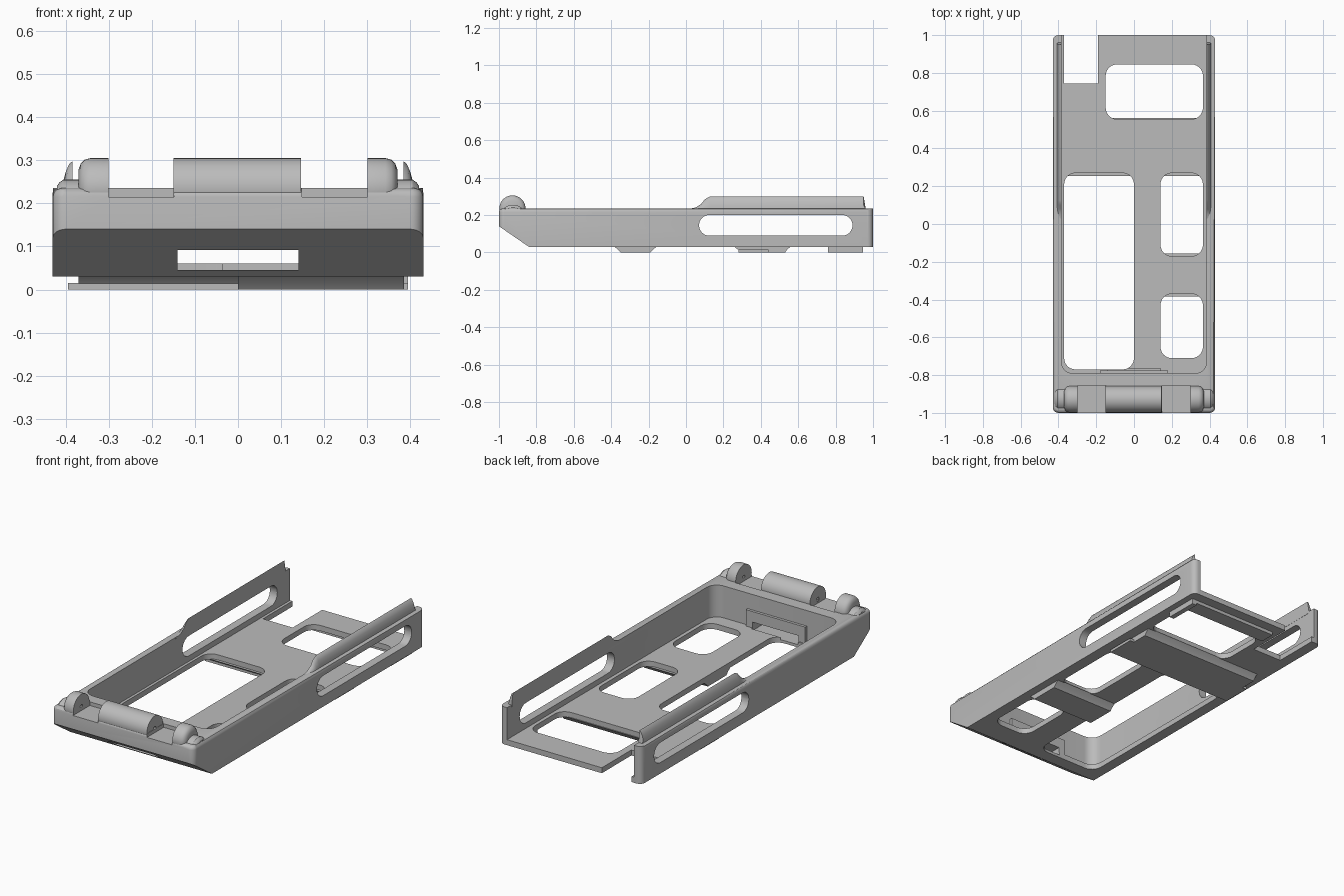
import bpy, bmesh
from math import sin, cos, pi, radians

cube = bpy.data.objects.get("Cube")
if cube:
    bpy.data.objects.remove(cube, do_unlink=True)

grey = bpy.data.materials.new("mid_grey")
grey.use_nodes = True
colour = (0.5, 0.5, 0.5, 1)
grey.diffuse_color = colour
grey.node_tree.nodes["Principled BSDF"].inputs["Base Color"].default_value = colour
parts = []


def loft(name, rings, keep=True):
    """Skin a list of matching closed rings and cap both ends."""
    bm = bmesh.new()
    rows = [[bm.verts.new(p) for p in ring] for ring in rings]
    n = len(rows[0])
    for a, b in zip(rows, rows[1:]):
        for i in range(n):
            j = (i + 1) % n
            bm.faces.new((a[i], a[j], b[j], b[i]))
    bm.faces.new(rows[0])
    bm.faces.new(rows[-1])
    bmesh.ops.recalc_face_normals(bm, faces=bm.faces)
    mesh = bpy.data.meshes.new(name)
    bm.to_mesh(mesh)
    bm.free()
    mesh.materials.append(grey)
    ob = bpy.data.objects.new(name, mesh)
    bpy.context.collection.objects.link(ob)
    if keep:
        parts.append(ob)
    else:
        ob.hide_render = True
    return ob


def place(axis, u, v, w):
    return {"x": (w, u, v), "y": (u, w, v), "z": (u, v, w)}[axis]


def prism(name, outline, axis, a, b, keep=True):
    return loft(name, [[place(axis, u, v, w) for u, v in outline] for w in (a, b)], keep)


def rounded(u0, u1, v0, v1, r=0.0, steps=6):
    if r == 0:
        return [(u0, v0), (u1, v0), (u1, v1), (u0, v1)]
    pts = []
    corners = [(u1 - r, v1 - r), (u0 + r, v1 - r), (u0 + r, v0 + r), (u1 - r, v0 + r)]
    for k, (cu, cv) in enumerate(corners):
        for i in range(steps + 1):
            t = (k + i / steps) * pi / 2
            pts.append((cu + r * cos(t), cv + r * sin(t)))
    return pts


def circle(cy, cz, r, n=40):
    return [(cy + r * cos(2 * pi * i / n), cz + r * sin(2 * pi * i / n)) for i in range(n)]


def cut(ob, cutters):
    for c in cutters:
        m = ob.modifiers.new("cut", "BOOLEAN")
        m.operation = "DIFFERENCE"
        m.solver = "EXACT"
        m.object = c
    graph = bpy.context.evaluated_depsgraph_get()
    graph.update()
    mesh = bpy.data.meshes.new_from_object(ob.evaluated_get(graph))
    ob.modifiers.clear()
    ob.data = mesh
    for c in cutters:
        bpy.data.objects.remove(c, do_unlink=True)


# Tray block with a softened top rim
TOP = 0.235
tray = prism("tray", rounded(-0.43, 0.43, -1, 1, 0.03), "z", 0.03, TOP)
bm = bmesh.new()
bm.from_mesh(tray.data)
rim = [e for e in bm.edges
       if all(abs(v.co.z - TOP) < 0.001 for v in e.verts)
       and sum(v.co.y for v in e.verts) / 2 < 0.965]
bmesh.ops.bevel(bm, geom=rim, offset=0.02, segments=3, profile=0.5, affect="EDGES")
bm.to_mesh(tray.data)
bm.free()

# Cavity, sloped nose, floor openings, side windows and front slot
cutters = [
    prism("cavity", rounded(-0.385, 0.385, -0.79, 1.3, 0.06), "z", 0.06, 1, False),
    prism("nose_slope", [(-1.16, 0.25), (-1.3, -0.08), (-0.68, -0.08)], "x", -1, 1, False),
    prism("side_windows", rounded(0.07, 0.89, 0.09, 0.2, 0.054, 8), "x", -1, 1, False),
    prism("front_slot", rounded(-0.14, 0.14, 0.045, 0.092), "y", -1.2, -0.765, False),
    prism("back_notch", rounded(-0.37, -0.19, 0.745, 1.2), "z", -0.1, 0.08, False),
]
for box in [(-0.37, 0, -0.77, 0.27), (0.14, 0.365, -0.17, 0.27),
            (0.14, 0.365, -0.71, -0.37), (-0.15, 0.365, 0.555, 0.845)]:
    cutters.append(prism("floor_opening", rounded(*box, 0.06), "z", -0.1, 0.1, False))

# Hinge gaps in the front rim
for s in (-1, 1):
    gap = rounded(*sorted((s * 0.148, s * 0.3)), -1.1, -0.855)
    cutters.append(prism("hinge_gap", gap, "z", 0.215, 1, False))
cut(tray, cutters)

# Frame around the slot on the inner face of the front wall
frame = prism("slot_frame", rounded(-0.18, 0.18, 0.05, 0.15), "y", -0.795, -0.775)
cut(frame, [prism("frame_slot", rounded(-0.14, 0.14, 0.04, 0.092), "y", -1, -0.5, False)])

# Hinge knuckles with a pin hole
HY, HZ = -0.928, 0.235


def knuckle(name, stations):
    ob = loft(name, [[(x, y, z) for y, z in circle(HY, HZ, r)] for x, r in stations])
    cut(ob, [prism("pin_hole", circle(HY, HZ, 0.012, 16), "x", -0.345, 0.345, False)])


knuckle("centre_knuckle", [(-0.15, 0.07), (0.146, 0.07)])
for side, s in (("left", 1), ("right", -1)):
    knuckle(side + "_knuckle", [(s * x, r) for x, r in
            [(0.3, 0.07), (0.342, 0.07), (0.356, 0.066), (0.365, 0.057), (0.37, 0.043)]])
    # Low boss outside each end knuckle
    loft(side + "_boss", [[(s * x, y, z) for y, z in circle(-0.925, 0.185, r)]
         for x, r in [(0.36, 0.07), (0.405, 0.07), (0.414, 0.064), (0.42, 0.055)]])

    # Raised lip, curved on the outside, ramping up at its front end
    section = [(0.384, 0), (0.384, 1), (0.392, 0.9), (0.4, 0.65), (0.406, 0.35), (0.408, 0)]
    ramp = [(0.01, 0.1), (0.05, 0.2), (0.08, 0.45), (0.1, 0.8), (0.125, 1), (0.95, 1), (0.96, 0.2)]
    loft(side + "_lip", [[(s * x, y, 0.225 + 0.073 * h * t) for x, t in section] for y, h in ramp])

# Straps and pads under the floor
prism("main_strap", [(0.255, 0.032), (0.28, 0.014), (0.29, 0), (0.53, 0), (0.54, 0.014), (0.56, 0.032)],
      "x", -0.37, 0.37)
prism("main_strap_foot", rounded(0.28, 0.44, 0, 0.015), "x", -0.395, 0.395)
prism("small_strap", [(-0.385, 0.032), (-0.362, 0.014), (-0.35, 0), (-0.19, 0), (-0.178, 0.014), (-0.155, 0.032)],
      "x", 0, 0.385)
prism("back_strip", rounded(-0.15, 0.37, 0.86, 0.945), "z", 0.012, 0.032)
prism("back_side_strip", rounded(0.367, 0.395, 0.76, 0.945), "z", 0, 0.032)

# Smooth curves, sharp corners
bpy.ops.object.select_all(action="DESELECT")
for ob in parts:
    ob.select_set(True)
bpy.context.view_layer.objects.active = tray
bpy.ops.object.shade_smooth_by_angle(angle=radians(30))
